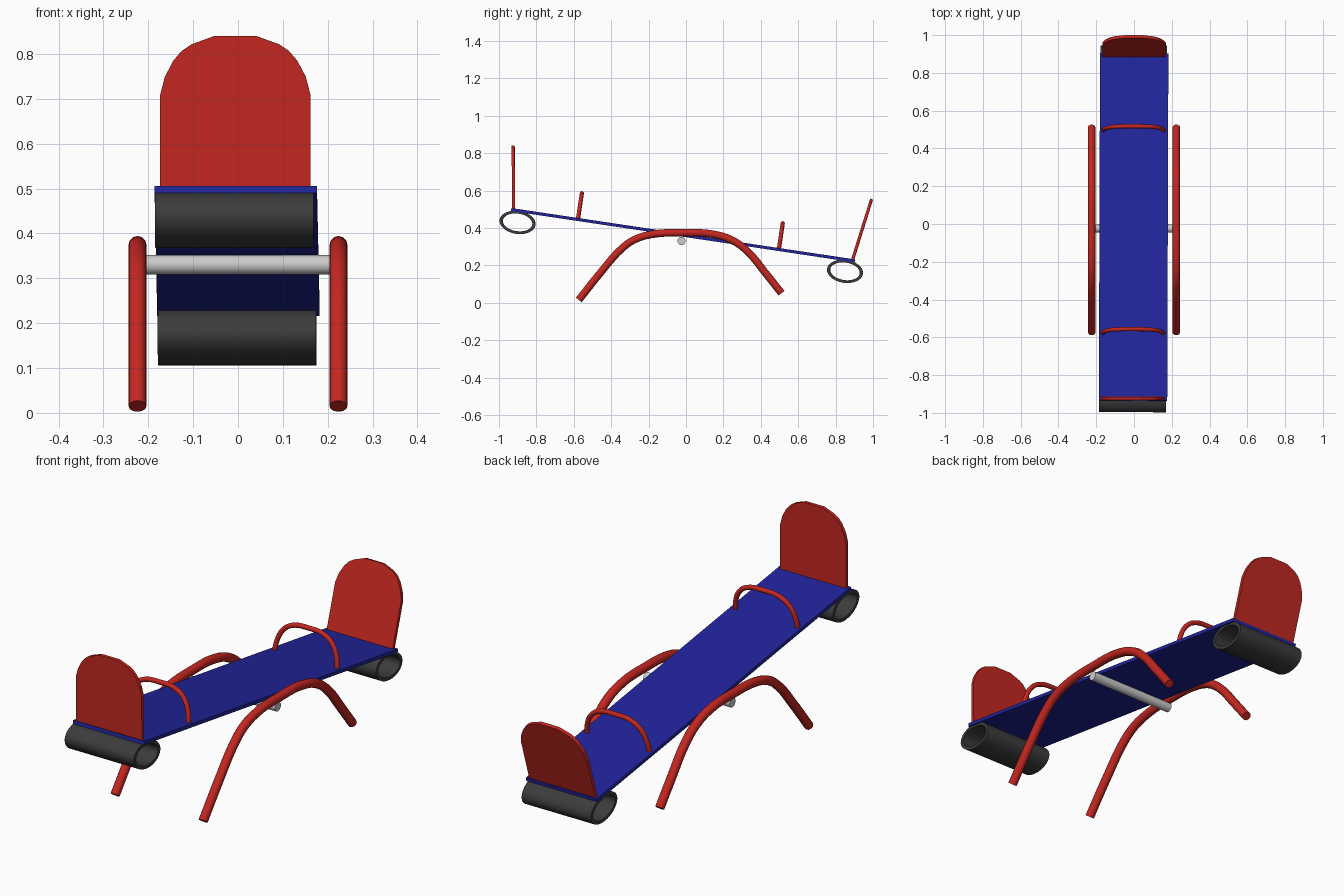
import bpy, bmesh, math
from mathutils import Matrix, Vector

if "Cube" in bpy.data.objects:
    bpy.data.objects.remove(bpy.data.objects["Cube"])


def material(name, rgb):
    m = bpy.data.materials.new(name)
    m.diffuse_color = (*rgb, 1)
    m.use_nodes = True
    m.node_tree.nodes["Principled BSDF"].inputs["Base Color"].default_value = m.diffuse_color
    return m


RED = material("red_paint", (0.55, 0.02, 0.015))
BLUE = material("blue_paint", (0.015, 0.018, 0.33))
RUBBER = material("black_rubber", (0.045, 0.045, 0.045))

# Tilted frame of the swinging part: local y runs along the plank
SWING = (Matrix.Translation((-0.002, -0.016, 0.361))
         @ Matrix.Rotation(-0.0033, 4, 'Z')
         @ Matrix.Rotation(math.radians(-8.5), 4, 'X'))


def finish(ob, mat, smooth):
    if mat:
        ob.data.materials.append(mat)
    bpy.ops.object.select_all(action='DESELECT')
    ob.select_set(True)
    bpy.context.view_layer.objects.active = ob
    if ob.type == 'CURVE':
        bpy.ops.object.convert(target='MESH')
        ob = bpy.context.object
    if smooth:
        bpy.ops.object.shade_smooth_by_angle(angle=math.radians(40))


def mesh_object(name, bm, matrix, mat, smooth=False):
    bmesh.ops.recalc_face_normals(bm, faces=bm.faces)
    me = bpy.data.meshes.new(name)
    bm.to_mesh(me)
    bm.free()
    me.transform(matrix)
    ob = bpy.data.objects.new(name, me)
    bpy.context.collection.objects.link(ob)
    finish(ob, mat, smooth)


def tube(name, points, radius, matrix, mat):
    cu = bpy.data.curves.new(name, 'CURVE')
    cu.dimensions = '3D'
    cu.bevel_depth = radius
    cu.bevel_resolution = 4
    cu.resolution_u = 6
    cu.use_fill_caps = True
    sp = cu.splines.new('BEZIER')
    sp.bezier_points.add(len(points) - 1)
    for bp, p in zip(sp.bezier_points, points):
        bp.co = matrix @ Vector(p)
        bp.handle_left_type = bp.handle_right_type = 'AUTO'
    ob = bpy.data.objects.new(name, cu)
    bpy.context.collection.objects.link(ob)
    finish(ob, mat, True)


def tire(name, y):
    # Squashed, open-ended rubber ring
    bm = bmesh.new()
    n, half = 40, 0.1765
    loops = []
    for a, b, x in ((0.0965, 0.0615, -half), (0.0965, 0.0615, half),
                    (0.08, 0.047, half), (0.08, 0.047, -half)):
        loops.append([bm.verts.new((x - 0.003, a * math.cos(t), b * math.sin(t)))
                      for t in (2 * math.pi * i / n for i in range(n))])
    for k in range(4):
        p, q = loops[k], loops[(k + 1) % 4]
        for i in range(n):
            j = (i + 1) % n
            bm.faces.new((p[i], p[j], q[j], q[i]))
    mesh_object(name, bm, SWING @ Matrix.Translation((0, y, -0.063)), RUBBER, True)


def backrest(name, side):
    # Board with a rounded top, leaning outward
    half = [(0.168, 0), (0.168, 0.208), (0.157, 0.25), (0.138, 0.286),
            (0.119, 0.308), (0.098, 0.322), (0.046, 0.341)]
    outline = half + [(-x, z) for x, z in reversed(half)]
    bm = bmesh.new()
    face = bm.faces.new([bm.verts.new((x, -0.008, z)) for x, z in outline])
    ext = bmesh.ops.extrude_face_region(bm, geom=[face])
    bmesh.ops.translate(bm, vec=(0, 0.016, 0),
                        verts=[v for v in ext["geom"] if isinstance(v, bmesh.types.BMVert)])
    m = (SWING @ Matrix.Translation((-0.001, 0.916 * side, 0.003))
         @ Matrix.Rotation(math.radians(-8.9 * side), 4, 'X'))
    mesh_object(name, bm, m, RED)


# Plank
bm = bmesh.new()
bmesh.ops.create_cube(bm, size=1, matrix=Matrix.Diagonal((0.362, 1.857, 0.016, 1)))
mesh_object("plank", bm, SWING, BLUE)

# Bumpers, backrests and hand grips at both ends
grip_half = [(-0.16, 0.0), (-0.152, 0.05), (-0.128, 0.1), (-0.085, 0.132)]
grip = grip_half + [(0, 0.142)] + [(-x, z) for x, z in reversed(grip_half)]
for label, side, grip_y in (("front", -1, -0.568), ("back", 1, 0.518)):
    tire(label + "_tire_bumper", 0.885 * side)
    backrest(label + "_backrest", side)
    tube(label + "_hand_grip", [(x - 0.002, grip_y, z) for x, z in grip],
         0.011, SWING, RED)

# Arched legs on both sides
arch = [(-0.573, 0.015), (-0.46, 0.157), (-0.345, 0.288), (-0.28, 0.335),
        (-0.19, 0.364), (-0.02, 0.374), (0.155, 0.364), (0.26, 0.327),
        (0.34, 0.263), (0.42, 0.165), (0.511, 0.051)]
for label, x in (("left", -0.224), ("right", 0.224)):
    tube(label + "_arched_leg", [(x, y, z) for y, z in arch], 0.02,
         Matrix.Identity(4), RED)

# Axle
bm = bmesh.new()
bmesh.ops.create_cone(bm, cap_ends=True, segments=24, radius1=0.0215,
                      radius2=0.0215, depth=0.44)
mesh_object("axle", bm, Matrix.Translation((0, -0.024, 0.33))
            @ Matrix.Rotation(math.pi / 2, 4, 'Y'), None, True)
